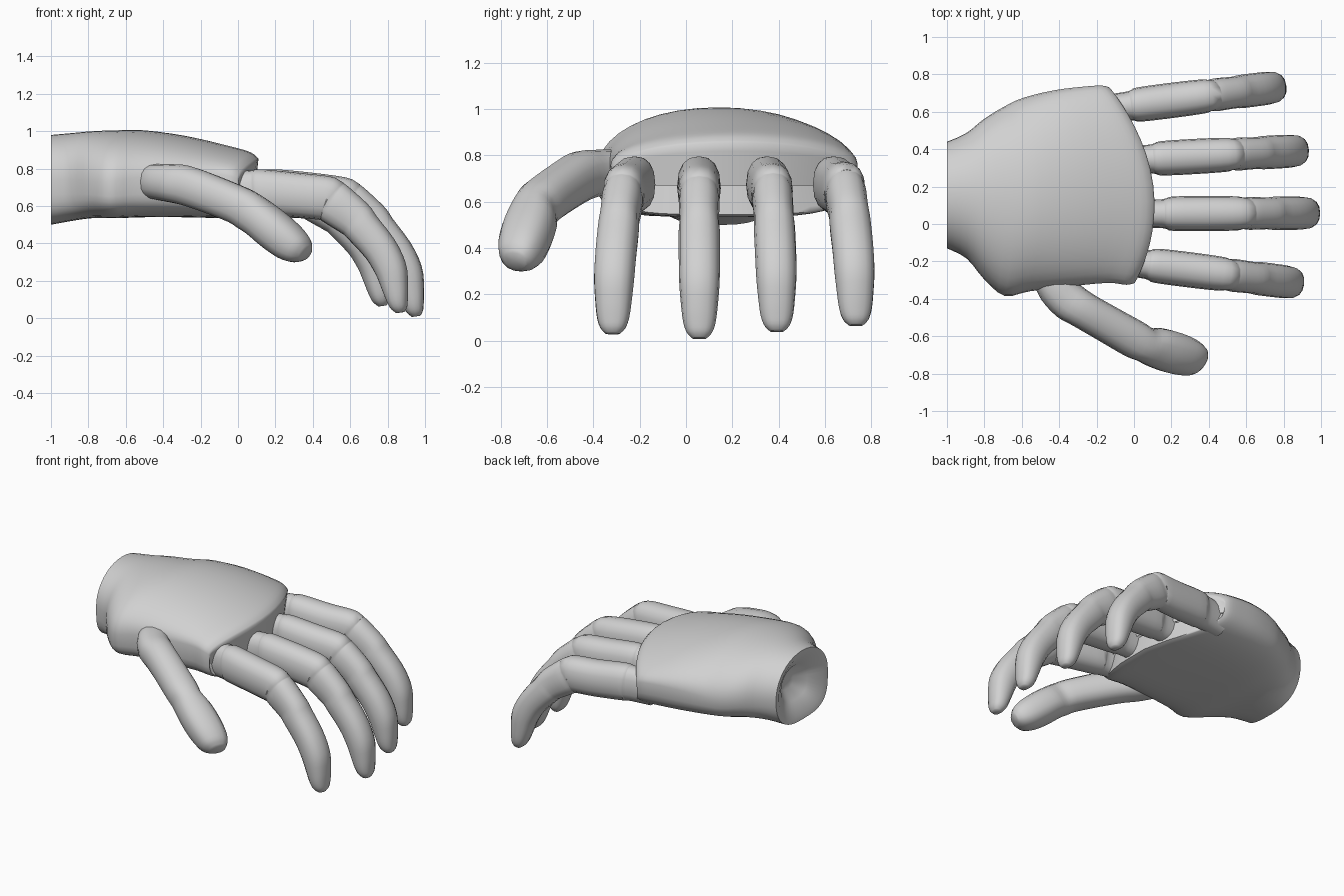
import bpy, bmesh, math
from mathutils import Vector

if "Cube" in bpy.data.objects:
    bpy.data.objects.remove(bpy.data.objects["Cube"])

grey = bpy.data.materials.new("plain grey")
grey.diffuse_color = (0.64, 0.64, 0.64, 1)
grey.use_nodes = True
grey.node_tree.nodes["Principled BSDF"].inputs["Base Color"].default_value = grey.diffuse_color


def refine(rows, steps):
    """Catmull-Rom interpolation through tuples."""
    out = []
    for i in range(len(rows) - 1):
        a, b = rows[max(i - 1, 0)], rows[i]
        c, d = rows[i + 1], rows[min(i + 2, len(rows) - 1)]
        for k in range(steps):
            t = k / steps
            out.append(tuple(
                0.5 * (2 * q + (r - p) * t + (2 * p - 5 * q + 4 * r - s) * t * t
                       + (3 * q - p - 3 * r + s) * t ** 3)
                for p, q, r, s in zip(a, b, c, d)))
    return out + [tuple(rows[-1])]


def loft(name, rings, angle=40, weld_end=False):
    """Skin a list of equal point rings and close both ends."""
    bm = bmesh.new()
    vs = [[bm.verts.new(p) for p in ring] for ring in rings]
    n = len(vs[0])
    for a, b in zip(vs, vs[1:]):
        for i in range(n):
            j = (i + 1) % n
            bm.faces.new((a[i], a[j], b[j], b[i]))
    for ring in (vs[:1] if weld_end else (vs[0], vs[-1])):
        c = bm.verts.new(sum((v.co for v in ring), Vector()) / n)
        for i in range(n):
            bm.faces.new((ring[i], ring[(i + 1) % n], c))
    if weld_end:
        bmesh.ops.remove_doubles(bm, verts=vs[-1], dist=0.002)
    bmesh.ops.recalc_face_normals(bm, faces=bm.faces)
    me = bpy.data.meshes.new(name)
    bm.to_mesh(me)
    bm.free()
    me.materials.append(grey)
    ob = bpy.data.objects.new(name, me)
    bpy.context.collection.objects.link(ob)
    bpy.ops.object.select_all(action='DESELECT')
    ob.select_set(True)
    bpy.context.view_layer.objects.active = ob
    bpy.ops.object.shade_smooth_by_angle(angle=math.radians(angle))
    return ob


def digit(name, rows, side, sides=16):
    """rows: x, y, z, half thickness, half width along the digit."""
    rows = refine(rows, 3)
    side = Vector(side).normalized()
    rings = []
    for i, (x, y, z, h, w) in enumerate(rows):
        t = Vector(rows[min(i + 1, len(rows) - 1)][:3]) - Vector(rows[max(i - 1, 0)][:3])
        up = t.cross(side).normalized()
        ring = []
        for k in range(sides):
            a = 2 * math.pi * k / sides
            ca, sa = math.cos(a), math.sin(a)
            ring.append(Vector((x, y, z))
                        + side * w * math.copysign(abs(ca) ** 0.85, ca)
                        + up * h * math.copysign(abs(sa) ** 0.85, sa))
        rings.append(ring)
    return loft(name, rings, 65)


# Palm: stations of (s, y min, y max, z top, z bottom, z widest, lower roundness)
palm = refine([
    (0.00, -0.13, 0.44, 0.98, 0.50, 0.74, 2.5),
    (0.10, -0.185, 0.485, 0.99, 0.52, 0.74, 2.6),
    (0.20, -0.30, 0.56, 1.00, 0.535, 0.735, 2.7),
    (0.32, -0.385, 0.625, 1.005, 0.535, 0.73, 3.0),
    (0.45, -0.36, 0.675, 1.005, 0.54, 0.75, 3.2),
    (0.65, -0.335, 0.715, 0.975, 0.54, 0.77, 3.4),
    (0.85, -0.315, 0.735, 0.925, 0.535, 0.77, 3.4),
    (0.96, -0.325, 0.74, 0.89, 0.535, 0.76, 3.4),
    (1.00, -0.315, 0.73, 0.855, 0.545, 0.74, 3.4)], 3)


def palm_ring(row, shrink=1.0, push=0.0, n=40):
    s, y0, y1, zt, zb, zm, rnd = row
    ring = []
    for k in range(n):
        a = 2 * math.pi * k / n
        ca, sa = math.cos(a), math.sin(a)
        # the thumb side is squarer below than the little finger side
        e = 2 / (2.05 if sa >= 0 else rnd * (1.35 if ca < 0 else 1))
        y = (y0 + y1) / 2 + shrink * (y1 - y0) / 2 * math.copysign(abs(ca) ** e, ca)
        z = zm + shrink * ((zt - zm) if sa >= 0 else (zb - zm)) * abs(sa) ** e
        end = 0.11 - 0.6 * (y - 0.1) ** 2 - 0.05 * max(0, 0.8 - z)
        ring.append(Vector((-1 + s * (end + 1) + push, y, z)))
    return ring


def wall_ring(row, f):
    """Knuckle wall ring: shrinks towards a line across the palm."""
    ring = palm_ring(row)
    for p in ring:
        p.z = 0.67 + (p.z - 0.67) * f
        p.x -= 0.02 * (1 - f)
    return ring


# Wrist end is hollowed, knuckle end is a nearly flat curved wall
rings = [palm_ring(palm[0], 0.25, 0.12), palm_ring(palm[0], 0.5, 0.06),
         palm_ring(palm[0], 0.85, 0.008)]
rings += [palm_ring(r) for r in palm]
rings += [wall_ring(palm[-1], f) for f in (0.8, 0.45, 0.15, 0.0)]
loft("palm", rings, 75, weld_end=True)

# Fingers: one shared bend of (x, z, half thickness, half width)
bend = [(0.0, 0.67, 0.11, 0.075), (0.13, 0.675, 0.115, 0.076),
        (0.17, 0.675, 0.117, 0.081), (0.21, 0.675, 0.121, 0.092),
        (0.40, 0.658, 0.119, 0.094), (0.55, 0.637, 0.119, 0.091),
        (0.58, 0.622, 0.117, 0.084), (0.62, 0.592, 0.115, 0.088),
        (0.71, 0.52, 0.105, 0.085), (0.75, 0.472, 0.098, 0.089),
        (0.845, 0.355, 0.092, 0.089), (0.90, 0.25, 0.087, 0.087),
        (0.922, 0.16, 0.074, 0.08), (0.937, 0.08, 0.058, 0.07),
        (0.948, 0.035, 0.043, 0.054), (0.952, 0.010, 0.022, 0.03)]
# name, x shift, y at root, y at tip, tip lift
for name, dx, ya, yb, lift in (("index_finger", -0.085, -0.21, -0.315, 0.02),
                               ("middle_finger", 0.0, 0.055, 0.058, 0.0),
                               ("ring_finger", -0.06, 0.345, 0.392, 0.03),
                               ("little_finger", -0.18, 0.625, 0.732, 0.055)):
    rows = [(x + dx, ya + (yb - ya) * (x - 0.1) / 0.84,
             z + lift * max(0, (x - 0.4) / 0.54), h, w) for x, z, h, w in bend]
    digit(name, rows, (yb - ya, -0.84, 0))

# Thumb root is buried in the side of the palm
digit("thumb", [
    (-0.50, -0.24, 0.735, 0.08, 0.08), (-0.44, -0.31, 0.73, 0.095, 0.11),
    (-0.36, -0.40, 0.722, 0.102, 0.108), (-0.28, -0.455, 0.71, 0.107, 0.100),
    (-0.15, -0.53, 0.665, 0.105, 0.100), (0.00, -0.615, 0.605, 0.103, 0.102),
    (0.06, -0.645, 0.57, 0.106, 0.096), (0.12, -0.66, 0.53, 0.104, 0.110),
    (0.20, -0.685, 0.465, 0.106, 0.115), (0.28, -0.71, 0.40, 0.098, 0.106),
    (0.335, -0.73, 0.363, 0.075, 0.085), (0.365, -0.738, 0.345, 0.04, 0.05)],
    (0.5, 0.86, 0))
